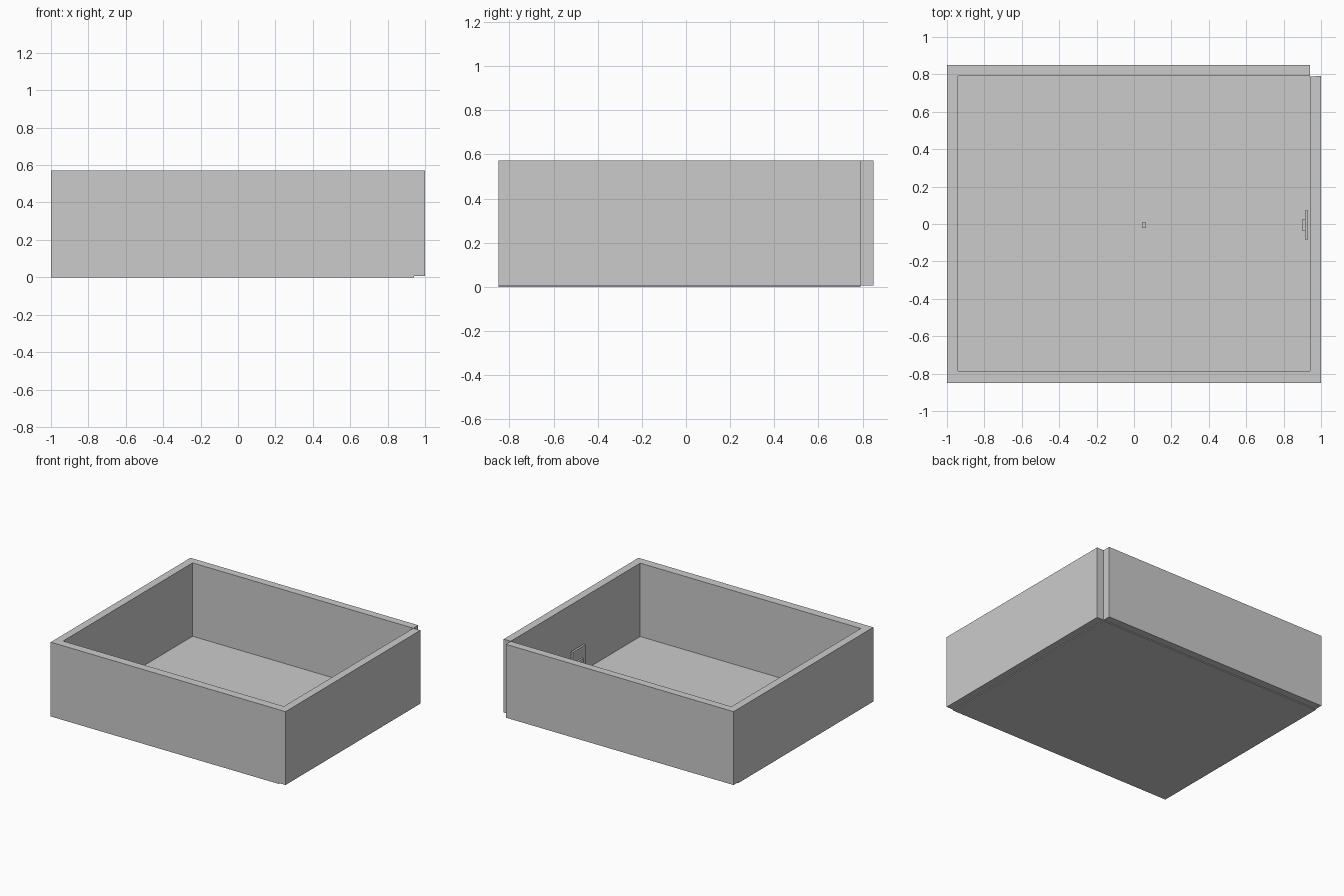
import bpy, bmesh

if "Cube" in bpy.data.objects:
    bpy.data.objects.remove(bpy.data.objects["Cube"])

FLOOR_Z = 0.007
TOP_Z = 0.572


def prism(name, outline, z0, z1):
    """Extrude a flat outline (counter-clockwise) from z0 to z1."""
    bm = bmesh.new()
    face = bm.faces.new([bm.verts.new((x, y, z0)) for x, y in outline])
    out = bmesh.ops.extrude_face_region(bm, geom=[face], use_keep_orig=True)
    verts = [g for g in out["geom"] if isinstance(g, bmesh.types.BMVert)]
    bmesh.ops.translate(bm, verts=verts, vec=(0, 0, z1 - z0))
    bmesh.ops.recalc_face_normals(bm, faces=bm.faces)
    mesh = bpy.data.meshes.new(name)
    bm.to_mesh(mesh)
    bm.free()
    obj = bpy.data.objects.new(name, mesh)
    bpy.context.collection.objects.link(obj)
    return obj


def box(name, x0, x1, y0, y1, z0, z1):
    return prism(name, [(x0, y0), (x1, y0), (x1, y1), (x0, y1)], z0, z1)


# Thin floor slab, flush with the left and front walls
box("floor", -1, 0.94, -0.85, 0.79, 0, FLOOR_Z)

# Four walls in one strip; its two ends meet at the notched back right corner
prism("walls", [
    (0.94, 0.79), (0.94, 0.85), (-1, 0.85), (-1, -0.85), (1, -0.85), (1, 0.79),
    (0.9401, 0.7899), (0.94, -0.785), (-0.94, -0.785), (-0.94, 0.79),
], FLOOR_Z, TOP_Z)

# Small plate with a raised block on the inside of the right wall
box("wall_plate", 0.913, 0.93, -0.083, 0.073, 0.01, 0.22)
box("plate_block", 0.898, 0.913, -0.035, 0.025, 0.08, 0.136)

# Tiny block near the middle of the floor
box("floor_block", 0.042, 0.064, -0.018, 0.009, FLOOR_Z, 0.035)
